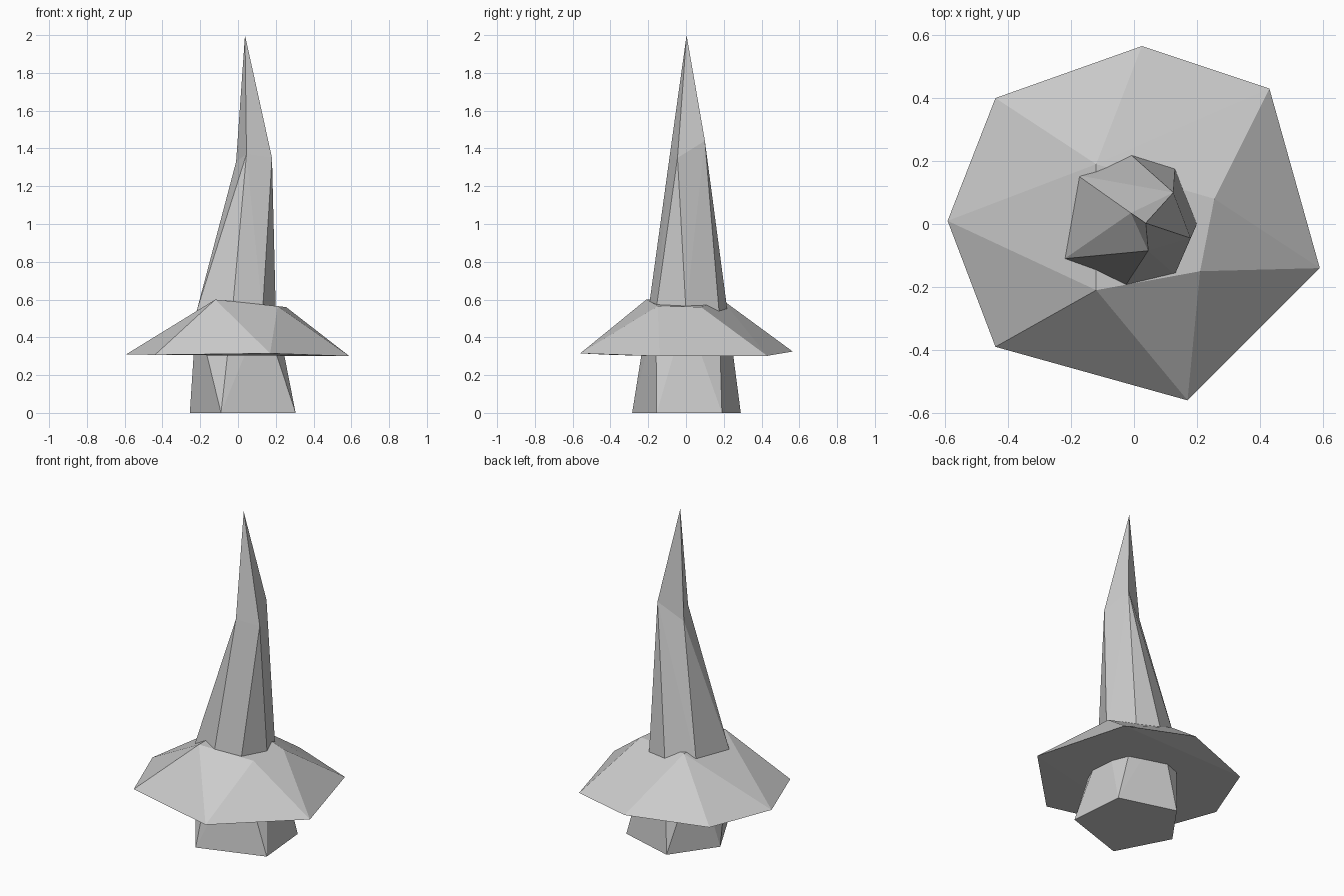
import bpy, bmesh

if "Cube" in bpy.data.objects:
    bpy.data.objects.remove(bpy.data.objects["Cube"])


def add_band(bm, lower, upper, cap_low=False, cap_high=False):
    """Skin two rings with different side counts, keeping only the wanted caps."""
    low = [bm.verts.new(p) for p in lower]
    high = [bm.verts.new(p) for p in upper]
    faces = bmesh.ops.convex_hull(bm, input=low + high)["geom"]
    faces = [g for g in faces if isinstance(g, bmesh.types.BMFace)]
    drop = []
    for f in faces:
        if all(v in low for v in f.verts) and not cap_low:
            drop.append(f)
        elif all(v in high for v in f.verts) and not cap_high:
            drop.append(f)
    bmesh.ops.delete(bm, geom=drop, context='FACES_ONLY')


def finish(bm, name):
    bmesh.ops.remove_doubles(bm, verts=bm.verts, dist=0.0005)
    bmesh.ops.recalc_face_normals(bm, faces=bm.faces)
    mesh = bpy.data.meshes.new(name)
    bm.to_mesh(mesh)
    bm.free()
    bpy.context.collection.objects.link(bpy.data.objects.new(name, mesh))


def ring(points, z):
    return [(x, y, z) for x, y in points]


# Trunk: five-sided foot, seven-sided waist, four-sided bend, pointed tip
foot = ring([(0.305, -0.155), (0.275, 0.19), (-0.07, 0.29),
             (-0.255, 0.03), (-0.09, -0.285)], 0)
waist = ring([(-0.01, 0.22), (0.13, 0.175), (0.2, 0.0), (0.13, -0.16),
              (-0.03, -0.2), (-0.22, -0.11), (-0.18, 0.155)], 0.535)
bend = [(0.125, 0.10, 1.44), (0.18, -0.045, 1.35),
        (0.045, -0.085, 1.37), (-0.01, 0.035, 1.33)]
tip = [(0.037, 0.003, 2.0)]
bm = bmesh.new()
add_band(bm, foot, waist, cap_low=True)
add_band(bm, waist, bend)
add_band(bm, bend, tip)
finish(bm, "trunk_and_spire")

# Brim: seven-sided skirt rising to a tilted four-sided top
rim = [(0.025, 0.565, 0.325), (0.43, 0.43, 0.302), (0.59, -0.14, 0.30),
       (0.17, -0.56, 0.315), (-0.44, -0.39, 0.307),
       (-0.592, 0.01, 0.31), (-0.44, 0.40, 0.31)]
collar = [(-0.12, -0.21, 0.60), (0.21, -0.15, 0.565),
          (0.255, 0.08, 0.56), (-0.12, 0.19, 0.60)]
bm = bmesh.new()
add_band(bm, rim, collar, cap_low=True, cap_high=True)
finish(bm, "brim")
